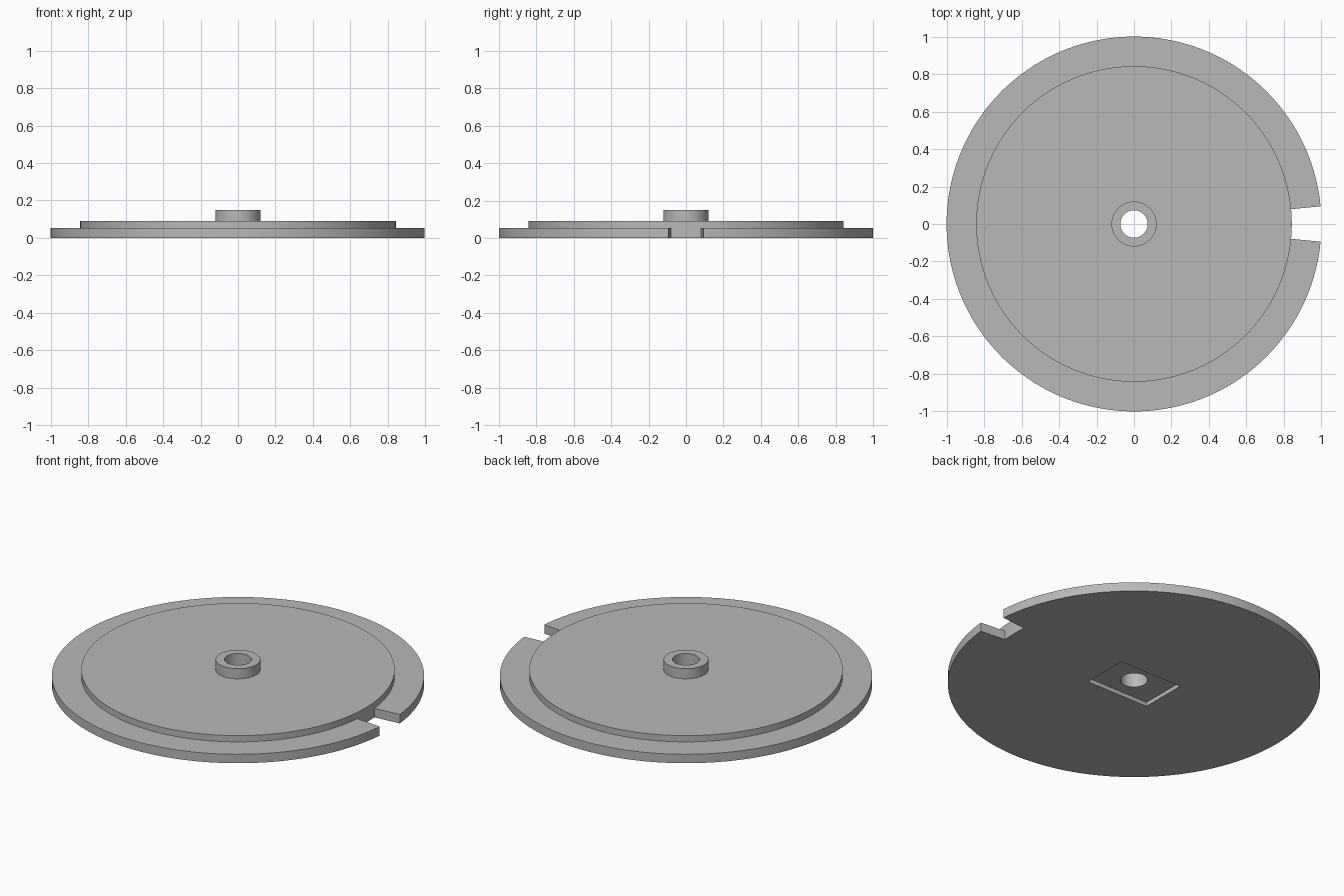
import bpy, bmesh, math
from mathutils import Matrix

cube = bpy.data.objects.get("Cube")
if cube:
    bpy.data.objects.remove(cube, do_unlink=True)

# Main dimensions
BORE, HUB, STEP, RIM = 0.073, 0.12, 0.842, 1.0
RIM_Z, STEP_Z, HUB_Z = 0.053, 0.09, 0.15
NOTCH = math.radians(5.4)      # half the notch angle
RECESS_X, RECESS_Y, RECESS_Z = 0.41, 0.28, 0.024

grey = bpy.data.materials.new("plain grey")
grey.use_nodes = True
grey.diffuse_color = (0.48, 0.48, 0.48, 1)
grey.node_tree.nodes["Principled BSDF"].inputs["Base Color"].default_value = grey.diffuse_color


def sweep(bm, profile, start, end, steps, caps=()):
    """Revolve a closed profile about z; caps names the profile points of the end faces."""
    rows = []
    for i in range(steps + 1):
        a = start + (end - start) * i / steps
        rows.append([bm.verts.new((r * math.cos(a), r * math.sin(a), z)) for r, z in profile])
    for low, high in zip(rows, rows[1:]):
        for j in range(len(profile)):
            k = (j + 1) % len(profile)
            bm.faces.new((low[j], high[j], high[k], low[k]))
    if caps:
        bm.faces.new([rows[0][j] for j in caps])
        bm.faces.new([rows[-1][j] for j in caps])


# Stepped disc with hub and bore; the rim is left out across the notch
inner = [(STEP, RIM_Z), (STEP, STEP_Z), (HUB, STEP_Z), (HUB, HUB_Z), (BORE, HUB_Z), (BORE, 0), (STEP, 0)]
bm = bmesh.new()
sweep(bm, inner + [(RIM, 0), (RIM, RIM_Z)], NOTCH, 2 * math.pi - NOTCH, 190, caps=(0, 6, 7, 8))
sweep(bm, inner, -NOTCH, NOTCH, 6)
bmesh.ops.remove_doubles(bm, verts=bm.verts, dist=0.0001)
bmesh.ops.recalc_face_normals(bm, faces=bm.faces)
mesh = bpy.data.meshes.new("notched_disc")
bm.to_mesh(mesh)
bm.free()
mesh.materials.append(grey)
disc = bpy.data.objects.new("notched_disc", mesh)
bpy.context.collection.objects.link(disc)

# Rectangular recess in the underside
bm = bmesh.new()
bmesh.ops.create_cube(bm, size=1, matrix=Matrix.Diagonal((RECESS_X, RECESS_Y, 2 * RECESS_Z, 1)))
cut_mesh = bpy.data.meshes.new("recess_cutter")
bm.to_mesh(cut_mesh)
bm.free()
cut_mesh.materials.append(grey)
cutter = bpy.data.objects.new("recess_cutter", cut_mesh)
cutter.hide_render = True
bpy.context.collection.objects.link(cutter)

cut = disc.modifiers.new("recess", "BOOLEAN")
cut.operation = "DIFFERENCE"
cut.solver = "EXACT"
cut.object = cutter
bpy.ops.object.select_all(action="DESELECT")
disc.select_set(True)
bpy.context.view_layer.objects.active = disc
bpy.ops.object.modifier_apply(modifier=cut.name)
bpy.data.objects.remove(cutter, do_unlink=True)

bpy.ops.object.shade_smooth_by_angle(angle=math.radians(30))
